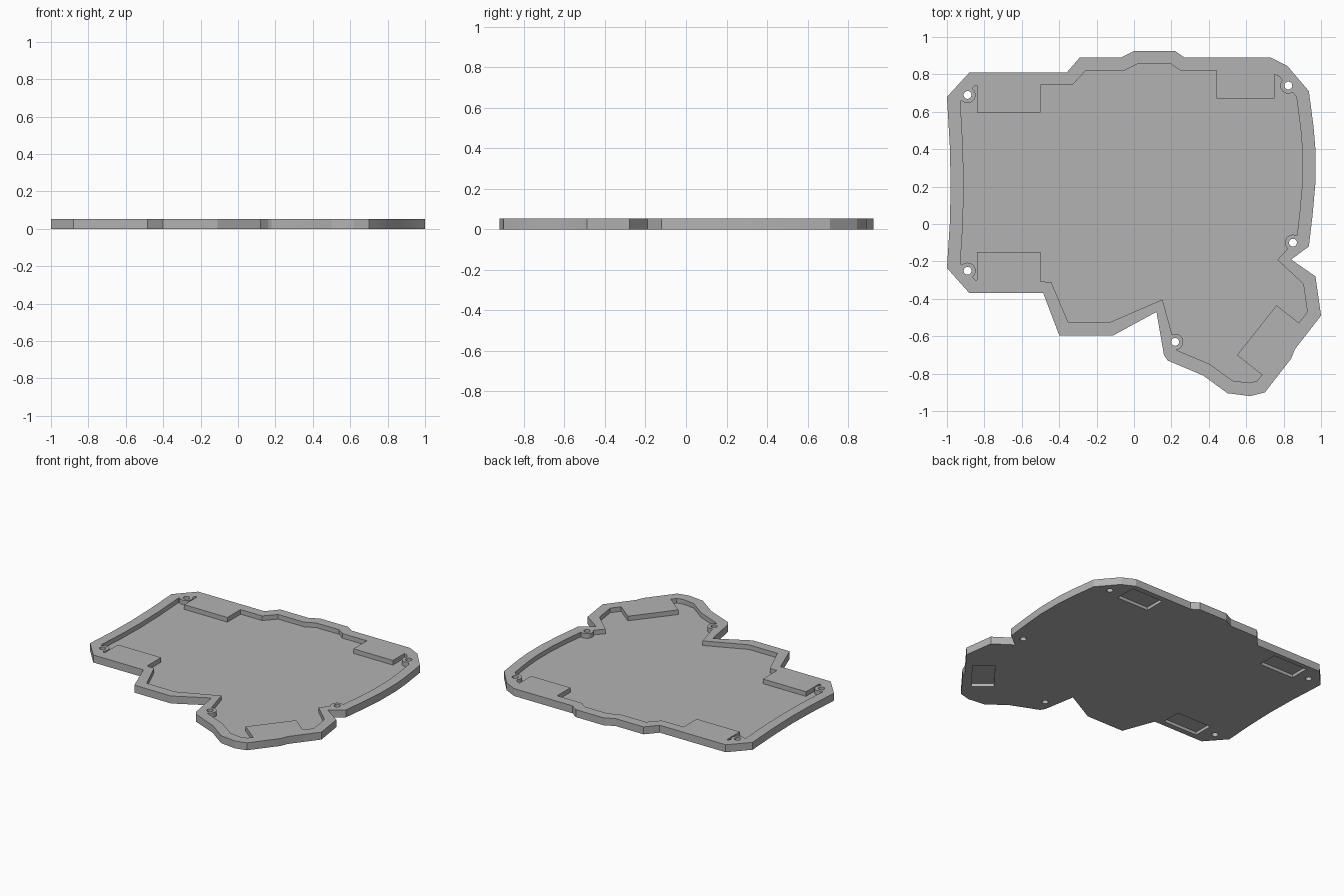
import bpy
import bmesh
from math import atan2, pi
from mathutils import Vector, Matrix

default_cube = bpy.data.objects.get("Cube")
if default_cube:
    bpy.data.objects.remove(default_cube)

THICKNESS = 0.053
FLOOR = 0.02
RIM = 0.07

grey = bpy.data.materials.new("plain grey")
grey.use_nodes = True
colour = (0.45, 0.45, 0.45, 1)
grey.diffuse_color = colour
grey.node_tree.nodes["Principled BSDF"].inputs["Base Color"].default_value = colour


def prism(name, points, bottom, top):
    """Extrude a closed 2D profile between two heights."""
    bm = bmesh.new()
    face = bm.faces.new([bm.verts.new((p[0], p[1], bottom)) for p in points])
    made = bmesh.ops.extrude_face_region(bm, geom=[face])["geom"]
    moved = [g for g in made if isinstance(g, bmesh.types.BMVert)]
    bmesh.ops.translate(bm, verts=moved, vec=(0, 0, top - bottom))
    bmesh.ops.recalc_face_normals(bm, faces=bm.faces)
    return link(name, bm)


def link(name, bm):
    mesh = bpy.data.meshes.new(name)
    bm.to_mesh(mesh)
    bm.free()
    mesh.materials.append(grey)
    obj = bpy.data.objects.new(name, mesh)
    bpy.context.scene.collection.objects.link(obj)
    return obj


def block(name, centre, size, bottom, top, angle=0):
    bm = bmesh.new()
    place = Matrix.Translation((*centre, (bottom + top) / 2))
    turn = Matrix.Rotation(angle, 4, "Z")
    scale = Matrix.Diagonal((*size, top - bottom, 1))
    bmesh.ops.create_cube(bm, size=1, matrix=place @ turn @ scale)
    return link(name, bm)


def cylinder(name, centre, radius, bottom, top):
    bm = bmesh.new()
    bmesh.ops.create_cone(bm, cap_ends=True, segments=32, radius1=radius,
                          radius2=radius, depth=top - bottom,
                          matrix=Matrix.Translation((*centre, (bottom + top) / 2)))
    return link(name, bm)


def subtract(target, cutter):
    """Cut one solid from another, bake the result and drop the cutter."""
    cutter.hide_render = True
    mod = target.modifiers.new("cut", "BOOLEAN")
    mod.operation = "DIFFERENCE"
    mod.solver = "EXACT"
    mod.object = cutter
    graph = bpy.context.evaluated_depsgraph_get()
    mesh = bpy.data.meshes.new_from_object(target.evaluated_get(graph))
    target.modifiers.clear()
    target.data = mesh
    bpy.data.objects.remove(cutter)


def inset(points, distance):
    """Offset a clockwise profile inward, limiting spikes at inward corners."""
    result = []
    for i, p in enumerate(points):
        p = Vector(p)
        before = (p - Vector(points[i - 1])).normalized()
        after = (Vector(points[(i + 1) % len(points)]) - p).normalized()
        n1 = Vector((before.y, -before.x))
        n2 = Vector((after.y, -after.x))
        middle = (n1 + n2).normalized()
        length = distance / middle.dot(n1)
        if before.x * after.y - before.y * after.x > 0:
            length = min(length, distance * 1.05)
        result.append(p + middle * length)
    return result


# Clockwise outline of the plate
outline = [
    (-1, .68), (-.88, .81), (-.36, .81), (-.29, .89), (-.07, .89), (0, .925),
    (.22, .925), (.27, .89), (.73, .89), (.82, .845), (.935, .71), (.96, .52),
    (.97, .4), (.97, .22), (.955, .05), (.935, -.12), (.84, -.19), (.97, -.28),
    (1, -.49), (.86, -.67), (.84, -.72), (.7, -.9), (.62, -.92), (.5, -.905),
    (.37, -.81), (.18, -.73), (.16, -.7), (.12, -.47), (-.11, -.595),
    (-.4, -.595), (-.485, -.37), (-.88, -.37), (-1, -.235), (-.985, 0),
    (-.98, .2), (-.985, .42),
]
holes = [(-.89, .69), (.825, .74), (.85, -.1), (.22, -.63), (-.89, -.25)]

# Raised pads: centre, size, angle; then the socket beneath each one
slant = atan2(.265, .21)
pads = [
    ((-.67, .72), (.34, .25), 0),
    ((-.67, -.275), (.34, .25), 0),
    ((.595, .8), (.31, .26), 0),
    ((.735, -.63), (.34, .2), slant),
]
sockets = [
    ((-.665, .705), (.27, .14), 0),
    ((-.665, -.26), (.27, .14), 0),
    ((.6, .775), (.25, .15), 0),
    ((.74, -.63), (.27, .145), slant),
]

# Main plate and the shallow recess, shaped around the pads and screw bosses
plate = prism("base_plate", outline, 0, THICKNESS)
recess = prism("recess_cutter", inset(outline, RIM), FLOOR, 2 * THICKNESS)
for centre, size, angle in pads:
    subtract(recess, block("pad_shape", centre, size, -1, 1, angle))
for centre in holes:
    subtract(recess, cylinder("boss_shape", centre, .043, -1, 1))
subtract(plate, recess)

# Screw holes and underside sockets
for centre in holes:
    subtract(plate, cylinder("hole_cutter", centre, .021, -1, 1))
for centre, size, angle in sockets:
    subtract(plate, block("socket_cutter", centre, size, -1, .022, angle))

# Smooth round bores, crisp plate edges
bpy.ops.object.select_all(action="DESELECT")
plate.select_set(True)
bpy.context.view_layer.objects.active = plate
bpy.ops.object.shade_smooth_by_angle(angle=pi / 9)
